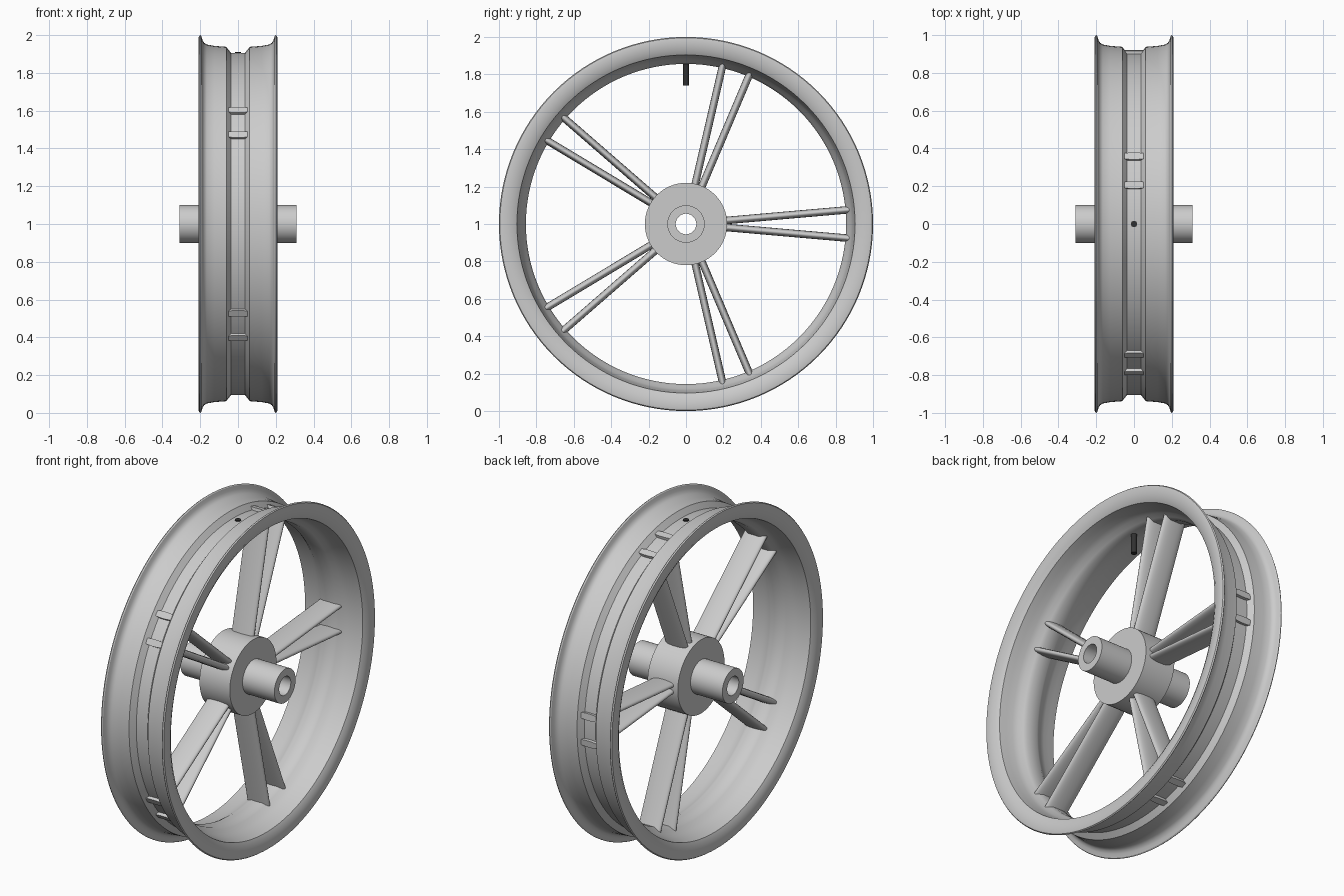
import bpy, bmesh, math
from mathutils import Vector, Matrix

if "Cube" in bpy.data.objects:
    bpy.data.objects.remove(bpy.data.objects["Cube"])

CENTRE = Vector((0, 0, 1))


def finish(name, bm, angle=30):
    bmesh.ops.recalc_face_normals(bm, faces=bm.faces)
    me = bpy.data.meshes.new(name)
    bm.to_mesh(me)
    bm.free()
    ob = bpy.data.objects.new(name, me)
    bpy.context.collection.objects.link(ob)
    ob.location = CENTRE
    bpy.ops.object.select_all(action='DESELECT')
    ob.select_set(True)
    bpy.context.view_layer.objects.active = ob
    bpy.ops.object.shade_smooth_by_angle(angle=math.radians(angle))
    return ob


def lathe(name, profile, segments=128):
    """Revolve a closed (x, radius) profile around the x axis."""
    bm = bmesh.new()
    rings = []
    for i in range(segments):
        a = 2 * math.pi * i / segments
        rings.append([bm.verts.new((x, r * math.cos(a), r * math.sin(a))) for x, r in profile])
    n = len(profile)
    for i in range(segments):
        p, q = rings[i], rings[(i + 1) % segments]
        for j in range(n):
            k = (j + 1) % n
            bm.faces.new((p[j], p[k], q[k], q[j]))
    return finish(name, bm)


def mirrored(half):
    return half + [(-x, r) for x, r in reversed(half)]


# Rim: outer channel, bead seat, flange, then back along the inside
rim_half = [(0.037, 0.905), (0.062, 0.938), (0.125, 0.943), (0.165, 0.95),
            (0.18, 0.96), (0.188, 0.975), (0.194, 0.995), (0.2, 1.0),
            (0.207, 0.995), (0.21, 0.98), (0.205, 0.93), (0.19, 0.904),
            (0.15, 0.897), (0.11, 0.891), (0.08, 0.882), (0.055, 0.866), (0.035, 0.856)]
lathe("rim", mirrored(rim_half))

# Hub drum with hollow axle tube
hub_half = [(0.1, 0.22), (0.1, 0.1), (0.31, 0.1), (0.31, 0.055)]
lathe("hub", mirrored(hub_half), 64)


def spoke(name, angle, r0=0.2, r1=0.922, half_w=0.072, half_t=0.02):
    """Flattened bar running outward through the rim channel."""
    bm = bmesh.new()
    n = 24
    ends = []
    for r in (r0, r1):
        ring = []
        for i in range(n):
            a = 2 * math.pi * i / n
            c, s = math.cos(a), math.sin(a)
            x = half_w * math.copysign(abs(c) ** 0.85, c)
            t = half_t * math.copysign(abs(s) ** 0.85, s)
            ring.append(bm.verts.new((x, r, t)))
        ends.append(ring)
        bm.faces.new(ring)
    for i in range(n):
        k = (i + 1) % n
        bm.faces.new((ends[0][i], ends[0][k], ends[1][k], ends[1][i]))
    bmesh.ops.rotate(bm, verts=bm.verts, cent=(0, 0, 0), matrix=Matrix.Rotation(angle, 3, 'X'))
    return finish(name, bm, 40)


# Five pairs of spokes
for i in range(5):
    for side, off in (("a", -5), ("b", 5)):
        spoke(f"spoke_{i + 1}{side}", math.radians(72 * i + off))

# Valve stem through the top of the rim
bm = bmesh.new()
bmesh.ops.create_cone(bm, cap_ends=True, segments=16, radius1=0.017, radius2=0.017, depth=0.17,
                      matrix=Matrix.Translation((0, 0, 0.825)))
stem = finish("valve_stem", bm)
dark = bpy.data.materials.new("dark_rubber")
dark.diffuse_color = (0.03, 0.03, 0.03, 1)
dark.use_nodes = True
dark.node_tree.nodes["Principled BSDF"].inputs["Base Color"].default_value = dark.diffuse_color
stem.data.materials.append(dark)
